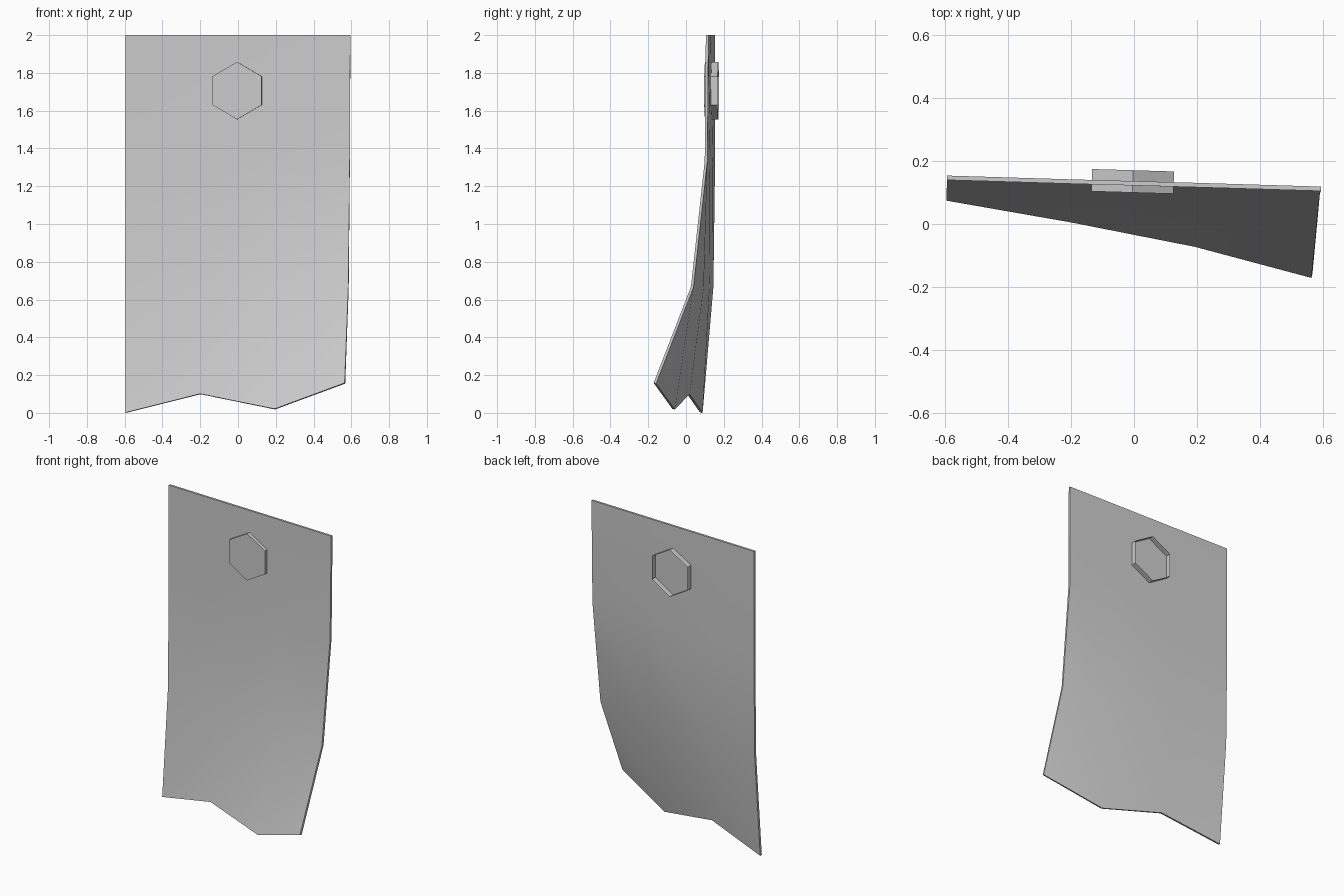
import bpy, bmesh, math
from mathutils import Matrix

if "Cube" in bpy.data.objects:
    bpy.data.objects.remove(bpy.data.objects["Cube"])


def add_object(name, bm):
    mesh = bpy.data.meshes.new(name)
    bm.to_mesh(mesh)
    bm.free()
    obj = bpy.data.objects.new(name, mesh)
    bpy.context.collection.objects.link(obj)
    bpy.context.view_layer.objects.active = obj
    obj.select_set(True)
    return obj


# Hanging flap: 3 x 3 curved sheet, rows from top to ragged bottom edge
xs = (-0.595, -0.2, 0.195)
right_edge = (0.595, 0.592, 0.585, 0.566)
depths = (
    (0.147, 0.135, 0.124, 0.112),
    (0.147, 0.135, 0.121, 0.106),
    (0.138, 0.118, 0.087, 0.033),
    (0.081, 0.012, -0.066, -0.165),
)
heights = ((2.0,) * 4, (1.333,) * 4, (0.667,) * 4, (0.001, 0.1, 0.02, 0.157))
bm = bmesh.new()
grid = []
for ys, zs, xr in zip(depths, heights, right_edge):
    grid.append([bm.verts.new(p) for p in zip(xs + (xr,), ys, zs)])
for upper, lower in zip(grid, grid[1:]):
    for i in range(3):
        bm.faces.new((lower[i], lower[i + 1], upper[i + 1], upper[i]))
flap = add_object("flap", bm)
solid = flap.modifiers.new("thickness", 'SOLIDIFY')
solid.thickness = 0.014
solid.offset = 0
bpy.ops.object.modifier_apply(modifier=solid.name)
bpy.ops.object.shade_smooth_by_angle(angle=math.radians(40))
flap.select_set(False)

# Hexagonal stud through the flap: closed at the front, open at the back
bm = bmesh.new()
rings = []
for y in (-0.035, 0.036):
    rings.append([bm.verts.new((0.152 * math.sin(k * math.pi / 3) * 0.99, y,
                                0.152 * math.cos(k * math.pi / 3)))
                  for k in range(6)])
front, back = rings
bm.faces.new(front)
for k in range(6):
    j = (k + 1) % 6
    bm.faces.new((front[k], back[k], back[j], front[j]))
bmesh.ops.recalc_face_normals(bm, faces=bm.faces)
bm.transform(Matrix.Translation((-0.004, 0.135, 1.706)) @ Matrix.Rotation(-0.03, 4, 'Z'))
add_object("hex_stud", bm)
